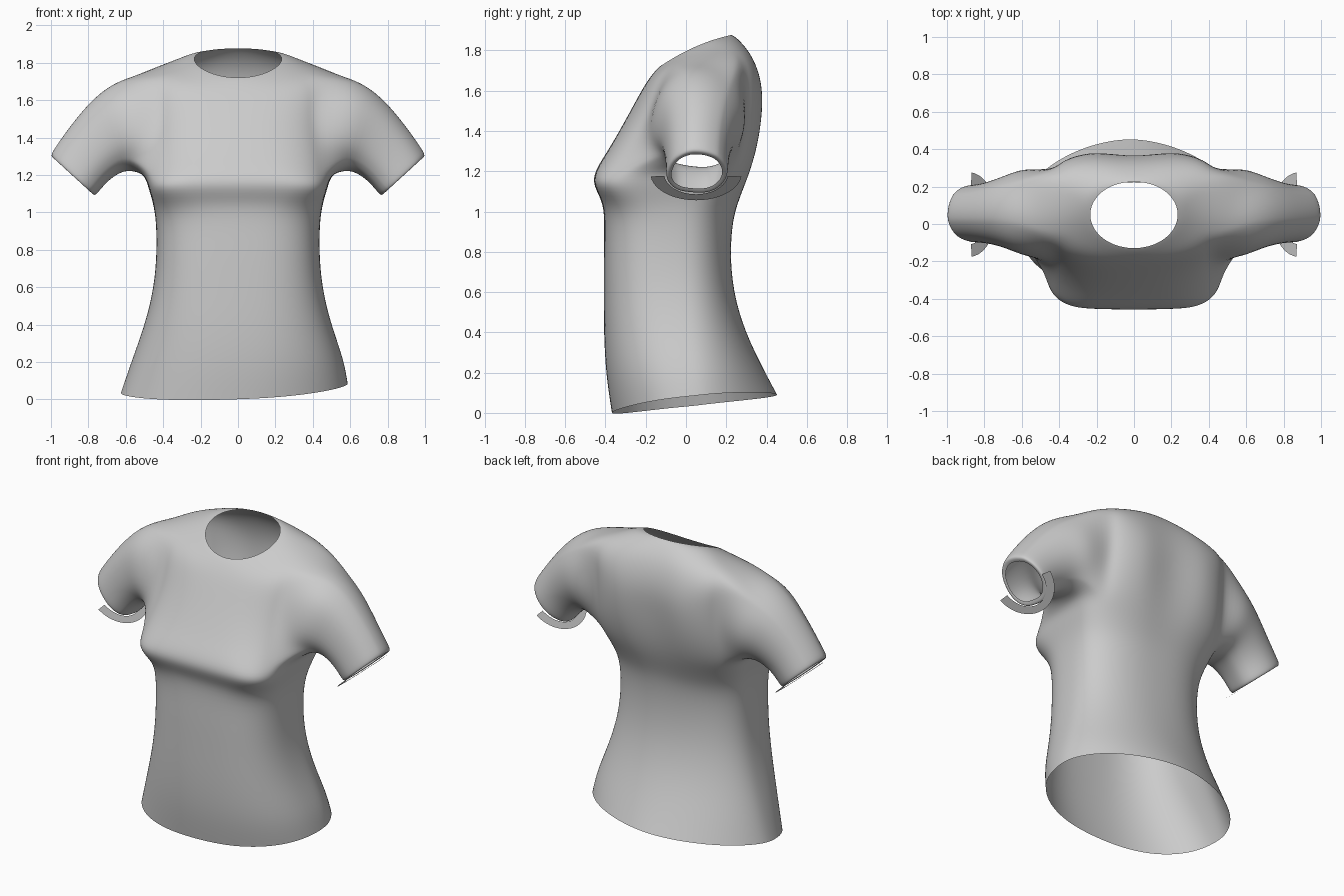
import bpy, bmesh
from math import sin, cos, pi, atan2, exp
from mathutils import Vector

if "Cube" in bpy.data.objects:
    bpy.data.objects.remove(bpy.data.objects["Cube"])

N = 32      # points around the torso
ARM = 3     # armhole half width in columns
A0, A1 = 8, 12  # armhole bottom / top ring

# torso rings: half width, y front, y middle, y back, z front, z side, z back, front and back squareness
RINGS = [
    (.61, -.37, .04, .455, .00, .06, .09, 2.3, 1.8),
    (.57, -.40, .03, .39, .19, .21, .21, 2.4, 1.9),
    (.50, -.41, .00, .295, .40, .40, .40, 2.6, 2.1),
    (.45, -.41, -.03, .235, .60, .60, .60, 2.8, 2.3),
    (.435, -.41, -.04, .22, .80, .80, .80, 2.9, 2.4),
    (.44, -.405, -.03, .235, .98, .96, .96, 3.0, 2.4),
    (.455, -.42, .00, .265, 1.06, 1.05, 1.05, 4.0, 2.5),
    (.48, -.467, .03, .30, 1.14, 1.13, 1.13, 5.6, 2.6),
    (.50, -.45, .04, .335, 1.21, 1.20, 1.22, 3.8, 2.9),
    (.50, -.39, .05, .367, 1.30, 1.32, 1.33, 3.0, 3.1),
    (.49, -.315, .05, .389, 1.43, 1.45, 1.46, 2.7, 3.2),
    (.49, -.255, .06, .394, 1.54, 1.60, 1.59, 2.6, 3.2),
    (.50, -.205, .10, .368, 1.63, 1.755, 1.70, 2.5, 3.2),
    (.37, -.165, .10, .32, 1.685, 1.795, 1.80, 2.2, 2.7),
    (.27, -.14, .08, .252, 1.712, 1.828, 1.868, 2.0, 2.1),
    (.235, -.13, .05, .23, 1.72, 1.82, 1.877, 2.0, 2.0),
]
# sleeve rings: top (x, z), bottom (x, z), y front, y back
SLEEVE = [
    ((.63, 1.715), (.55, 1.21), -.20, .31),
    ((.77, 1.62), (.615, 1.215), -.145, .262),
    ((.90, 1.46), (.69, 1.165), -.118, .222),
    ((.98, 1.345), (.74, 1.105), -.114, .215),
    ((1.007, 1.30), (.764, 1.08), -.112, .212),
    ((.975, 1.285), (.785, 1.11), -.085, .185),
]


def spow(v, p):
    return (1 if v >= 0 else -1) * abs(v) ** p


def torso_point(ring, k):
    a, yf, yc, yb, zf, zs, zb, nf, nb = ring
    t = 2 * pi * k / N
    c, s = cos(t), sin(t)
    n = nf if s < 0 else nb
    x = a * spow(c, 2 / n)
    y = yc + spow(s, 2 / n) * (yb - yc if s > 0 else yc - yf)
    z = zs + s * (zb - zf) / 2 + s * s * ((zb + zf) / 2 - zs)
    if s > 0:  # groove along the spine
        y -= .04 * exp(-(x / .12) ** 2 - ((z - 1.45) / .28) ** 2)
    if ring is RINGS[0]:  # slightly lopsided hem
        x -= .02
        z += .025 * c
    return Vector((x, y, z))


def sleeve_point(ring, phi, side, grow_y=1, grow_z=1):
    (tx, tz), (bx, bz), yf, yb = ring
    u = sin(phi) * grow_z
    return Vector((side * ((tx + bx) / 2 + u * (tx - bx) / 2),
                   (yf + yb) / 2 + cos(phi) * grow_y * (yb - yf) / 2,
                   (tz + bz) / 2 + u * (tz - bz) / 2))


def finish(bm, name, levels):
    bmesh.ops.recalc_face_normals(bm, faces=bm.faces)
    me = bpy.data.meshes.new(name)
    bm.to_mesh(me)
    bm.free()
    for p in me.polygons:
        p.use_smooth = True
    ob = bpy.data.objects.new(name, me)
    bpy.context.collection.objects.link(ob)
    if levels:
        sub = ob.modifiers.new("smooth", 'SUBSURF')
        sub.levels = sub.render_levels = levels


# torso tube with two armholes left open
bm = bmesh.new()
V = [[bm.verts.new(torso_point(r, k)) for k in range(N)] for r in RINGS]
for i in range(len(RINGS) - 1):
    for k in range(N):
        in_arm = any((k - start) % N < 2 * ARM for start in (-ARM, N // 2 - ARM))
        if not (A0 <= i < A1 and in_arm):
            m = (k + 1) % N
            bm.faces.new((V[i][k], V[i][m], V[i + 1][m], V[i + 1][k]))

# sleeves grown out of the armhole loops
path = [(A0, k) for k in range(-ARM, ARM)] + [(i, ARM) for i in range(A0, A1)]
path += [(A1, k) for k in range(ARM, -ARM, -1)] + [(i, -ARM) for i in range(A1, A0, -1)]
for side in (1, -1):
    loop = [V[i][(k if side > 0 else N // 2 - k) % N] for i, k in path]
    ys, zs = [v.co.y for v in loop], [v.co.z for v in loop]
    cy, hy = (max(ys) + min(ys)) / 2, (max(ys) - min(ys)) / 2
    cz, hz = (max(zs) + min(zs)) / 2, (max(zs) - min(zs)) / 2
    phis = [atan2((v.co.z - cz) / hz, (v.co.y - cy) / hy) for v in loop]
    for ring in SLEEVE:
        new = [bm.verts.new(sleeve_point(ring, p, side)) for p in phis]
        for j in range(len(loop)):
            m = (j + 1) % len(loop)
            bm.faces.new((loop[j], loop[m], new[m], new[j]))
        loop = new
finish(bm, "shirt", 2)

# flat half-round flap under each cuff
for side, label in ((1, "left"), (-1, "right")):
    bm = bmesh.new()
    rows = [[bm.verts.new(sleeve_point(SLEEVE[4], pi + .12 + (pi - .24) * j / 24, side, gy, gz))
             for j in range(25)] for gy, gz in ((.98, .95), (1.4, 1.22))]
    for j in range(24):
        bm.faces.new((rows[0][j], rows[0][j + 1], rows[1][j + 1], rows[1][j]))
    finish(bm, label + "_cuff_flap", 0)
